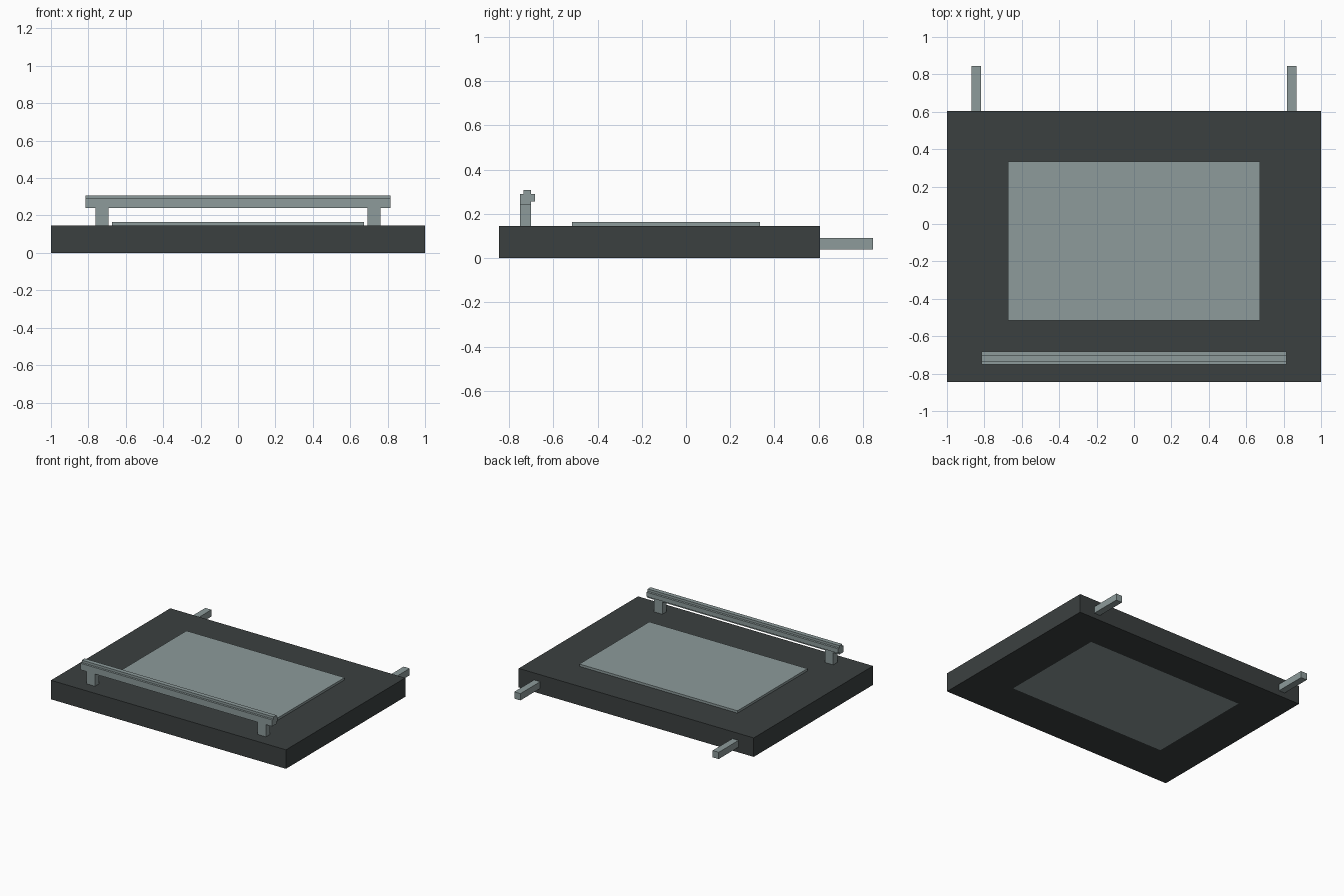
import bpy, bmesh

if "Cube" in bpy.data.objects:
    bpy.data.objects.remove(bpy.data.objects["Cube"])

def material(name, rgb):
    m = bpy.data.materials.new(name)
    m.diffuse_color = (*rgb, 1)
    m.use_nodes = True
    m.node_tree.nodes["Principled BSDF"].inputs["Base Color"].default_value = m.diffuse_color
    return m

dark = material("charcoal enamel", (0.044, 0.051, 0.051))
pale = material("pale grey metal", (0.266, 0.328, 0.328))

def prism(name, outline, axis, lo, hi, mat):
    """Extrude a closed outline from lo to hi along x (0) or z (2)."""
    place = (lambda a, b, c: (c, a, b)) if axis == 0 else (lambda a, b, c: (a, b, c))
    bm = bmesh.new()
    face = bm.faces.new([bm.verts.new(place(a, b, lo)) for a, b in outline])
    ext = bmesh.ops.extrude_face_region(bm, geom=[face])
    shift = (hi - lo, 0, 0) if axis == 0 else (0, 0, hi - lo)
    bmesh.ops.translate(bm, vec=shift, verts=[v for v in ext["geom"] if isinstance(v, bmesh.types.BMVert)])
    return finish(name, bm, mat)

def finish(name, bm, mat):
    bmesh.ops.recalc_face_normals(bm, faces=bm.faces)
    mesh = bpy.data.meshes.new(name)
    bm.to_mesh(mesh)
    bm.free()
    mesh.materials.append(mat)
    obj = bpy.data.objects.new(name, mesh)
    bpy.context.collection.objects.link(obj)
    return obj

def rect(x0, x1, y0, y1):
    return [(x0, y0), (x1, y0), (x1, y1), (x0, y1)]

def box(name, x, y, z, mat):
    return prism(name, rect(*x, *y), 2, *z, mat)

# Door frame: a ring of quads around the window opening, extruded up
outer, inner = rect(-1, 1, -0.845, 0.605), rect(-0.673, 0.673, -0.515, 0.335)
bm = bmesh.new()
o = [bm.verts.new((x, y, 0)) for x, y in outer]
i = [bm.verts.new((x, y, 0)) for x, y in inner]
ring = [bm.faces.new((o[k], o[(k + 1) % 4], i[(k + 1) % 4], i[k])) for k in range(4)]
ext = bmesh.ops.extrude_face_region(bm, geom=ring)
bmesh.ops.translate(bm, vec=(0, 0, 0.146), verts=[v for v in ext["geom"] if isinstance(v, bmesh.types.BMVert)])
finish("door_frame", bm, dark)

# Window pane fills the opening and stands slightly proud on top
box("window_pane", (-0.673, 0.673), (-0.515, 0.335), (0, 0.164), pale)

# Handle bar with a stepped cross-section (y, z)
profile = [(-0.75, 0.24), (-0.70, 0.24), (-0.70, 0.256), (-0.683, 0.256), (-0.683, 0.29),
           (-0.70, 0.29), (-0.70, 0.308), (-0.734, 0.308), (-0.734, 0.29), (-0.75, 0.29)]
prism("handle_bar", profile, 0, -0.816, 0.816, pale)

# Handle posts and rear hinge arms, mirrored left and right
for side, s in (("left", -1), ("right", 1)):
    box(f"handle_post_{side}", sorted((s * 0.692, s * 0.763)), (-0.75, -0.70), (0.146, 0.24), pale)
    box(f"hinge_arm_{side}", sorted((s * 0.818, s * 0.87)), (0.605, 0.845), (0.04, 0.092), pale)
